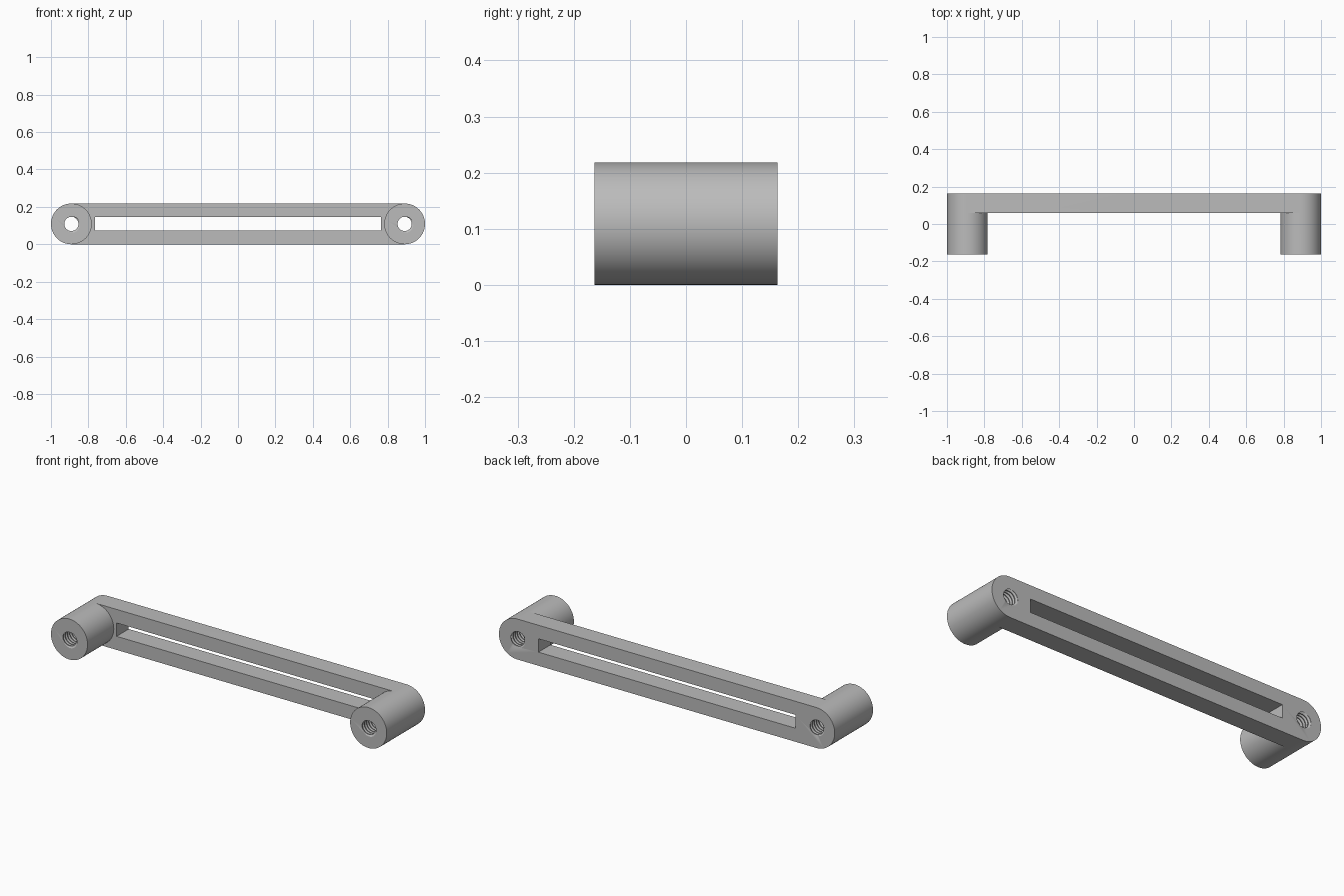
import bpy, bmesh
from math import pi, cos, sin

cube = bpy.data.objects.get("Cube")
if cube:
    bpy.data.objects.remove(cube, do_unlink=True)

R = 0.109             # post radius, also half the bar height
CX = 1 - R            # post centre
FRONT, STEP, BACK = -0.163, 0.06, 0.163
SEG = 32              # segments per half circle
PITCH, MINOR, MAJOR = 0.0185, 0.038, 0.048

grey = bpy.data.materials.new("satin grey")
grey.use_nodes = True
colour = (0.5, 0.5, 0.5, 1)
grey.diffuse_color = colour
grey.node_tree.nodes["Principled BSDF"].inputs["Base Color"].default_value = colour


def make_object(name, bm):
    bmesh.ops.remove_doubles(bm, verts=bm.verts, dist=1e-5)
    bmesh.ops.recalc_face_normals(bm, faces=bm.faces)
    mesh = bpy.data.meshes.new(name)
    bm.to_mesh(mesh)
    bm.free()
    mesh.materials.append(grey)
    obj = bpy.data.objects.new(name, mesh)
    bpy.context.collection.objects.link(obj)
    return obj


def half_circle(cx, start):
    """Half circle in the xz plane, counter-clockwise from a start angle."""
    angles = [start + pi * i / SEG for i in range(SEG + 1)]
    return [(cx + R * cos(a), R + R * sin(a)) for a in angles]


def cap(bm, loop, y):
    bm.faces.new([bm.verts.new((x, y, z)) for x, z in loop])


def wall(bm, path, y0, y1):
    for (xa, za), (xb, zb) in zip(path, path[1:]):
        corners = [(xa, y0, za), (xb, y0, zb), (xb, y1, zb), (xa, y1, za)]
        bm.faces.new([bm.verts.new(c) for c in corners])


def make_handle():
    bm = bmesh.new()
    right_outer, right_inner = half_circle(CX, -pi / 2), half_circle(CX, pi / 2)
    left_outer, left_inner = half_circle(-CX, pi / 2), half_circle(-CX, -pi / 2)
    # Bar back, and bar front between the two posts
    cap(bm, right_outer + left_outer, BACK)
    cap(bm, right_inner + left_inner, STEP)
    # Long top and bottom sides
    for z in (0, 2 * R):
        wall(bm, [(-CX, z), (CX, z)], STEP, BACK)
    # Posts
    for outer, inner in ((right_outer, right_inner), (left_outer, left_inner)):
        cap(bm, outer + inner[1:-1], FRONT)
        wall(bm, outer, FRONT, STEP)
        wall(bm, outer, STEP, BACK)
        wall(bm, inner, FRONT, STEP)
    return make_object("handle", bm)


def make_slot_cutter():
    bm = bmesh.new()
    bmesh.ops.create_cube(bm, size=1)
    for v in bm.verts:
        v.co.x *= 1.53
        v.co.y = v.co.y * 0.4 + 0.11
        v.co.z = v.co.z * 0.072 + R
    return make_object("slot_cutter", bm)


def make_thread_cutter(name, cx):
    """Threaded rod swept along a helix, longer than the post."""
    bm = bmesh.new()
    n = 32
    steps = int((BACK - FRONT) / PITCH + 5) * n
    y_start = FRONT - 2.5 * PITCH
    profile = [(0, MINOR), (0.25, MINOR), (0.56, MAJOR), (0.69, MAJOR)]
    rows = []
    for offset, r in profile:
        row = []
        for i in range(steps + 1):
            a = 2 * pi * i / n
            y = y_start + PITCH * (i / n + offset)
            row.append(bm.verts.new((cx + r * cos(a), y, R + r * sin(a))))
        rows.append(row)
    for k in range(len(rows)):
        here = rows[k]
        following = rows[k + 1] if k < len(rows) - 1 else rows[0][n:]
        for i in range(len(following) - 1):
            bm.faces.new((here[i], here[i + 1], following[i + 1], following[i]))
    # Close both ends with a cone
    open_edges = [e for e in bm.edges if e.is_boundary]
    tips = {s: bm.verts.new((cx, s * (BACK + 6 * PITCH), R)) for s in (-1, 1)}
    for e in open_edges:
        side = 1 if e.verts[0].co.y > 0 else -1
        bm.faces.new((e.verts[0], e.verts[1], tips[side]))
    return make_object(name, bm)


handle = make_handle()
cutters = [make_slot_cutter(),
           make_thread_cutter("left_thread_cutter", CX),
           make_thread_cutter("right_thread_cutter", -CX)]

# Cut the slot and the threaded holes
bpy.ops.object.select_all(action='DESELECT')
handle.select_set(True)
bpy.context.view_layer.objects.active = handle
for cutter in cutters:
    cutter.hide_render = True
    mod = handle.modifiers.new("cut", 'BOOLEAN')
    mod.operation = 'DIFFERENCE'
    mod.solver = 'EXACT'
    mod.object = cutter
    bpy.ops.object.modifier_apply(modifier=mod.name)
    bpy.data.objects.remove(cutter, do_unlink=True)

bpy.ops.object.shade_smooth_by_angle(angle=pi / 6)
